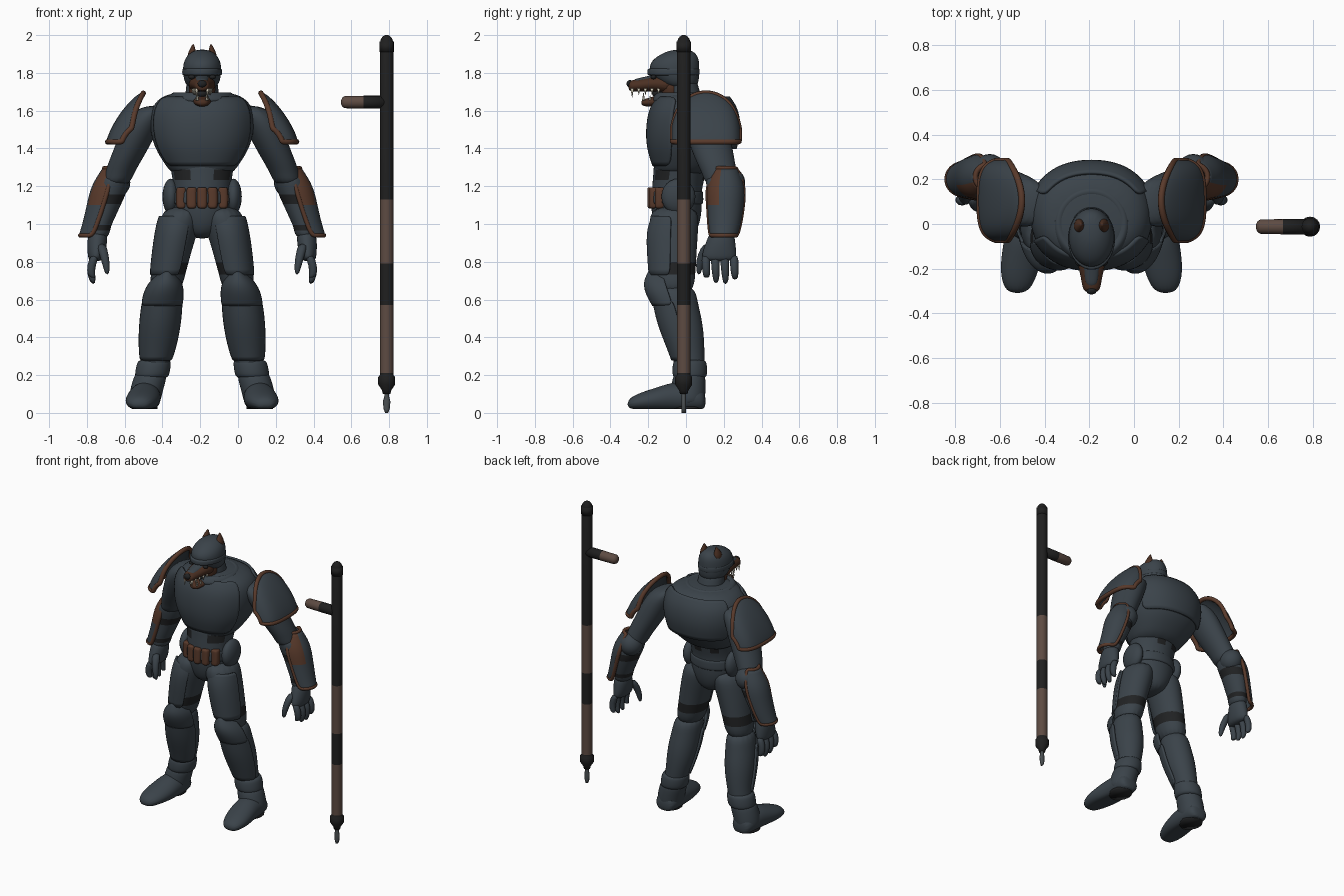
import bpy, bmesh
from math import cos, sin, pi, radians, copysign
from mathutils import Matrix

if "Cube" in bpy.data.objects:
    bpy.data.objects.remove(bpy.data.objects["Cube"])

CENTRE = -.19  # the figure stands beside the staff


def material(name, *rgb):
    m = bpy.data.materials.new(name)
    m.use_nodes = True
    m.diffuse_color = (*rgb, 1)
    for node in m.node_tree.nodes:
        if node.type == 'BSDF_PRINCIPLED':
            node.inputs["Base Color"].default_value = (*rgb, 1)
            node.inputs["Roughness"].default_value = .7
    return m


ARMOR = material("slate armor", .043, .056, .068)
BLACK = material("black undersuit", .015, .016, .017)
TRIM = material("leather trim", .1, .042, .024)
FUR = material("brown fur", .07, .029, .016)
GRIP = material("staff grip brown", .11, .07, .055)
STAFF = material("staff black", .014, .014, .014)
TOOTH = material("ivory tooth", .6, .56, .45)
STEEL = material("grey steel", .07, .08, .085)


def place(name, mesh, mats, mirror=False, at=CENTRE, sub=0, thick=0):
    """Put a mesh in the scene with its materials and modifiers."""
    for m in mats:
        mesh.materials.append(m)
    mesh.shade_smooth()
    ob = bpy.data.objects.new(name, mesh)
    bpy.context.collection.objects.link(ob)
    ob.location.x = at
    if sub:
        mod = ob.modifiers.new("smooth", 'SUBSURF')
        mod.levels = mod.render_levels = sub
    if thick:
        mod = ob.modifiers.new("thickness", 'SOLIDIFY')
        mod.thickness, mod.offset = thick, 0
    if mirror:
        mod = ob.modifiers.new("mirror", 'MIRROR')
        mod.use_mirror_merge = False


def grid(name, rows, mats, closed, bands=(), cols=range(99), **kw):
    """Skin rows of points; spans in bands and cols take the second material."""
    bm = bmesh.new()
    vs = [[bm.verts.new(p) for p in row] for row in rows]
    n = len(rows[0])
    for i in range(len(rows) - 1):
        for j in range(n if closed else n - 1):
            k = (j + 1) % n
            f = bm.faces.new((vs[i][j], vs[i + 1][j], vs[i + 1][k], vs[i][k]))
            f.material_index = int(i in bands and j in cols)
    if closed:
        for i, row in ((0, vs[0]), (len(rows) - 2, vs[-1])):
            bm.faces.new(row).material_index = int(i in bands)
        bmesh.ops.recalc_face_normals(bm, faces=bm.faces)
    mesh = bpy.data.meshes.new(name)
    bm.to_mesh(mesh)
    bm.free()
    place(name, mesh, mats, **kw)


def ring(section, axis='z', seg=16, power=1, arc=None):
    """An elliptical cross-section: centre x, y, z and two radii."""
    x, y, z, a, b = section
    lo, hi = arc or (0, 360)
    pts = []
    for i in range(seg):
        t = radians(lo + (hi - lo) * i / (seg - 1 if arc else seg))
        c = a * copysign(abs(cos(t)) ** power, cos(t))
        s = b * copysign(abs(sin(t)) ** power, sin(t))
        pts.append({'z': (x + c, y + s, z), 'y': (x + c, y, z + s), 'x': (x, y + c, z + s)}[axis])
    return pts


def loft(name, sections, *mats, axis='z', seg=16, power=1, floor=0, sub=2, **kw):
    grow = 1.03 if sub else 1
    rows = [ring((x, y, z, a * grow, b * grow), axis, seg, power) for x, y, z, a, b in sections]
    rows = [[(x, y, max(z, floor)) for x, y, z in row] for row in rows]
    grid(name, rows, mats, True, sub=sub, **kw)


def rim(name, rows, radius):
    """A rounded leather edge around an open plate."""
    edge = rows[0] + [r[-1] for r in rows[1:-1]] + rows[-1][::-1] + [r[0] for r in rows[-2:0:-1]]
    curve = bpy.data.curves.new(name, 'CURVE')
    curve.dimensions, curve.bevel_depth, curve.bevel_resolution = '3D', radius, 2
    curve.resolution_u = 4
    line = curve.splines.new('NURBS')
    line.points.add(len(edge) - 1)
    for p, co in zip(line.points, edge):
        p.co = (*co, 1)
    line.order_u, line.use_cyclic_u = 4, True
    temp = bpy.data.objects.new(name, curve)
    mesh = bpy.data.meshes.new_from_object(temp)
    bpy.data.objects.remove(temp)
    mesh.materials.clear()
    place(name, mesh, [TRIM], mirror=True)


def plate(name, sections, arc, trim=0, power=1, mirror=True, **kw):
    rows = [ring(s, seg=9, power=power, arc=arc) for s in sections]
    grid(name, rows, [ARMOR, TRIM], False, sub=2, thick=.014, mirror=mirror, **kw)
    if trim:
        rim(name + "_trim", rows, trim)


def blob(name, centre, radii, mat, mirror=True):
    bm = bmesh.new()
    bmesh.ops.create_uvsphere(bm, u_segments=20, v_segments=12, radius=1,
                              matrix=Matrix.Translation(centre) @ Matrix.Diagonal((*radii, 1)))
    mesh = bpy.data.meshes.new(name)
    bm.to_mesh(mesh)
    bm.free()
    place(name, mesh, [mat], mirror)


# Torso, with chest and back plates over it
chest = [(0, .02, 1.7, .14, .13), (0, .04, 1.67, .225, .185), (0, .04, 1.61, .27, .23),
         (0, .04, 1.5, .275, .245), (0, .03, 1.4, .25, .23), (0, 0, 1.31, .19, .17),
         (0, -.03, 1.25, .15, .13)]
loft("torso", chest, ARMOR, power=.9)
for label, arc, last in (("chest_plate", (205, 335), 6), ("back_plate", (25, 155), 5)):
    plate(label, [(x, y, z, a * 1.02, b * 1.02) for x, y, z, a, b in chest[1:last]],
          arc, power=.9, mirror=False)
loft("collar", [(0, 0, 1.63, .19, .19), (0, 0, 1.67, .175, .175), (0, 0, 1.71, .15, .145),
                (0, 0, 1.67, .11, .11)], ARMOR)
loft("waist", [(0, -.02, 1.34, .17, .15), (0, -.03, 1.29, .165, .14), (0, -.04, 1.235, .155, .135),
               (0, -.05, 1.17, .15, .13), (0, -.05, 1.08, .16, .135), (0, -.05, .99, .13, .12),
               (0, -.05, .92, .05, .08)], ARMOR, BLACK, bands=(1,), cols=(3, 5, 9, 10, 13, 14))
loft("belt", [(0, -.05, 1.18, .155, .135), (0, -.05, 1.17, .16, .14), (0, -.05, 1.11, .165, .142),
              (0, -.05, 1.1, .16, .135)], ARMOR)
for i in range(3):
    x, y = .055 * i, -.178 + .01 * i * i
    loft("belt_pouch", [(x, y, z, w, .027) for z, w in ((1.195, .022), (1.185, .029), (1.1, .03), (1.08, .022))],
         TRIM, seg=10, power=.7, mirror=i > 0)
blob("hip_pad", (.165, -.04, 1.145), (.045, .09, .095), ARMOR)

# Head: neck, helmet, open jaws and ears
loft("neck", [(0, .01, 1.6, .1, .1), (0, -.01, 1.7, .085, .08), (0, -.03, 1.8, .08, .08)], ARMOR)
loft("throat", [(0, -.06, 1.59, .05, .07), (0, -.075, 1.64, .055, .06), (0, -.075, 1.7, .07, .06),
                (0, -.08, 1.76, .075, .06)], FUR)
loft("helmet", [(0, -.02, 1.71, .08, .08), (0, -.055, 1.78, .1, .125), (0, -.065, 1.84, .102, .135),
                (0, -.045, 1.89, .085, .11), (0, -.025, 1.925, .035, .05)], ARMOR)
loft("helmet_band", [(0, -.065, 1.785, .1, .132), (0, -.066, 1.79, .105, .138), (0, -.066, 1.82, .105, .138),
                     (0, -.065, 1.825, .1, .132)], ARMOR)
loft("upper_jaw", [(0, -.06, 1.73, .078, .055), (0, -.16, 1.747, .066, .042), (0, -.24, 1.735, .046, .033),
                   (0, -.29, 1.732, .04, .03), (0, -.305, 1.73, .025, .02)], FUR, axis='y')
loft("muzzle_ridge", [(0, -.12, 1.782, .042, .022), (0, -.22, 1.762, .032, .016), (0, -.285, 1.752, .026, .014)],
     ARMOR, axis='y')
blob("nose", (0, -.297, 1.742), (.024, .018, .02), BLACK, mirror=False)
loft("lower_jaw", [(0, -.05, 1.68, .068, .05), (0, -.14, 1.653, .052, .03), (0, -.21, 1.642, .038, .022),
                   (0, -.238, 1.643, .024, .014)], FUR, axis='y')
blob("mouth", (0, -.12, 1.69), (.04, .06, .03), BLACK, mirror=False)
for i in range(5):
    y, size = -.285 + .035 * i, .04 if i == 0 else .026
    x = .028 + .005 * i
    loft("upper_tooth", [(x, y, 1.718, .009, .01), (x, y, 1.71 - size, .001, .001)],
         TOOTH, seg=6, sub=0, mirror=True)
    loft("lower_tooth", [(x * .9, y + .06, 1.655, .008, .009), (x * .9, y + .06, 1.655 + size, .001, .001)],
         TOOTH, seg=6, sub=0, mirror=True)
blob("eye", (.055, -.172, 1.778), (.018, .015, .012), BLACK)
loft("ear", [(.052, -.012, 1.86, .033, .044), (.054, -.01, 1.905, .024, .034), (.046, 0, 1.957, .002, .003)],
     FUR, seg=10, sub=1, mirror=True)

# Arms
loft("upper_arm", [(.25, .09, 1.63, .07, .09), (.31, .1, 1.55, .1, .12), (.365, .13, 1.42, .092, .112),
                   (.415, .16, 1.32, .083, .1), (.44, .18, 1.26, .075, .09), (.46, .19, 1.2, .07, .085)],
     ARMOR, mirror=True)
loft("forearm", [(.455, .19, 1.27, .07, .088), (.475, .2, 1.2, .083, .092), (.488, .205, 1.155, .082, .09),
                 (.503, .208, 1.115, .078, .087), (.53, .2, 1.02, .062, .077), (.538, .198, .995, .058, .072),
                 (.542, .195, .97, .056, .07), (.55, .19, .92, .05, .065)],
     ARMOR, BLACK, bands=(2, 5), mirror=True)
blob("elbow_pad", (.455, .235, 1.22), (.075, .078, .078), ARMOR)
plate("forearm_plate", [(.465, .21, 1.295, .055, .055), (.485, .21, 1.2, .1, .1), (.515, .21, 1.1, .09, .092),
                        (.55, .205, 1, .078, .082), (.575, .2, .94, .072, .07)], (-85, 85), trim=.012,
      bands=(0, 1), cols=(0, 1, 2))

# Shoulder guards: tilted quarter domes with a leather edge
dome = []
for r in range(7):
    t = pi / 2 * r / 6
    row = []
    for c in range(11):
        v = .2 + (pi - .4) * c / 10
        w = sin(v) ** .8
        row.append((.31 + .065 * cos(v) ** 2 + .19 * w * max(cos(t), 0) ** 1.5, .105 - .18 * cos(v),
                    1.435 + .26 * w * sin(t) ** 1.5))
    dome.append(row)
grid("shoulder_guard", dome, [ARMOR], False, sub=2, thick=.016, mirror=True)
rim("shoulder_guard_trim", dome, .015)

# Hands
loft("palm", [(.55, .19, .97, .045, .06), (.555, .185, .91, .054, .075), (.56, .175, .84, .046, .092),
              (.565, .175, .8, .034, .085)], ARMOR, mirror=True)
for i, tip in enumerate((.715, .685, .68, .705)):
    y = .105 + .05 * i
    loft("finger", [(.565, y, .84, .025, .024), (.588, y, .78, .023, .023), (.588, y + .004, .73, .021, .02),
                    (.575, y + .004, tip, .013, .013)], ARMOR, seg=10, sub=1, mirror=True)
loft("thumb", [(.535, .12, .9, .027, .028), (.52, .085, .84, .025, .025), (.507, .07, .78, .02, .02),
               (.502, .068, .73, .01, .01)], ARMOR, seg=10, sub=1, mirror=True)

# Legs
loft("thigh", [(.1, -.06, 1.1, .1, .125), (.122, -.065, .99, .108, .13), (.15, -.065, .88, .1, .122),
               (.168, -.065, .79, .094, .117), (.178, -.065, .745, .091, .114), (.2, -.06, .62, .083, .1)],
     ARMOR, BLACK, bands=(3,), mirror=True)
plate("thigh_plate", [(.125, -.065, 1.04, .1, .11), (.138, -.07, .97, .105, .135), (.158, -.072, .85, .102, .13),
                      (.178, -.072, .73, .094, .12)], (235, 355))
loft("lower_leg", [(.2, -.06, .68, .083, .105), (.208, -.05, .59, .092, .11), (.22, -.025, .48, .098, .112),
                   (.23, 0, .38, .09, .096), (.245, .018, .28, .074, .08), (.265, .02, .18, .076, .078)],
     ARMOR, mirror=True)
plate("knee_guard", [(.185, -.12, .745, .03, .075), (.193, -.1, .69, .085, .125), (.205, -.08, .63, .102, .13),
                     (.212, -.06, .57, .104, .115)], (185, 355))
plate("shin_guard", [(.21, -.055, .6, .102, .12), (.222, -.03, .48, .106, .122), (.235, 0, .36, .096, .103),
                     (.245, .015, .28, .08, .088)], (185, 355))
loft("boot_cuff", [(.25, .02, .285, .08, .078), (.255, .02, .265, .09, .09), (.265, .02, .2, .092, .093),
                   (.27, .02, .18, .08, .08)], ARMOR, mirror=True)
loft("ankle", [(.265, .02, .23, .08, .078), (.28, .015, .17, .088, .088), (.3, .01, .1, .086, .092),
               (.305, .01, .03, .08, .088)], ARMOR, mirror=True)
loft("foot", [(.3, .105, .06, .05, .045), (.3, .07, .075, .078, .07), (.302, -.05, .085, .084, .085),
              (.314, -.15, .07, .09, .065), (.326, -.24, .06, .08, .048), (.332, -.312, .045, .045, .028)],
     ARMOR, axis='y', floor=.02, mirror=True)
loft("sole", [(.305, .0, .035, .07, .085), (.305, .0, .02, .07, .085)], BLACK, sub=0, mirror=True)

# Staff with a side handle and a steel tip
X, Y, R = .787, -.012, .036
tip = [(2, .008), (1.993, .02), (1.98, .03), (1.96, R), (1.13, R), (.79, R), (.57, R), (.21, R), (.2, R),
       (.19, .045), (.15, .045), (.12, .025), (.1, .02)]
loft("staff", [(X, Y, z, r, r) for z, r in tip], STAFF, GRIP, bands=(4, 6), sub=0, at=0)
loft("staff_cap", [(X, Y, z, R + .002, R + .002) for z in (1.965, 1.91)], STAFF, sub=0, at=0)
handle = [(.546, .01), (.552, .024), (.565, .032), (.665, .034), (X, .034)]
loft("staff_handle", [(x, Y, 1.645, r, r) for x, r in handle], GRIP, STAFF, bands=(3,), axis='x', sub=0, at=0)
loft("staff_tip", [(X, Y, z, a, .012) for z, a in ((.12, .012), (.09, .012), (.06, .02), (.02, .016), (0, .008))],
     STEEL, seg=10, sub=0, at=0)
